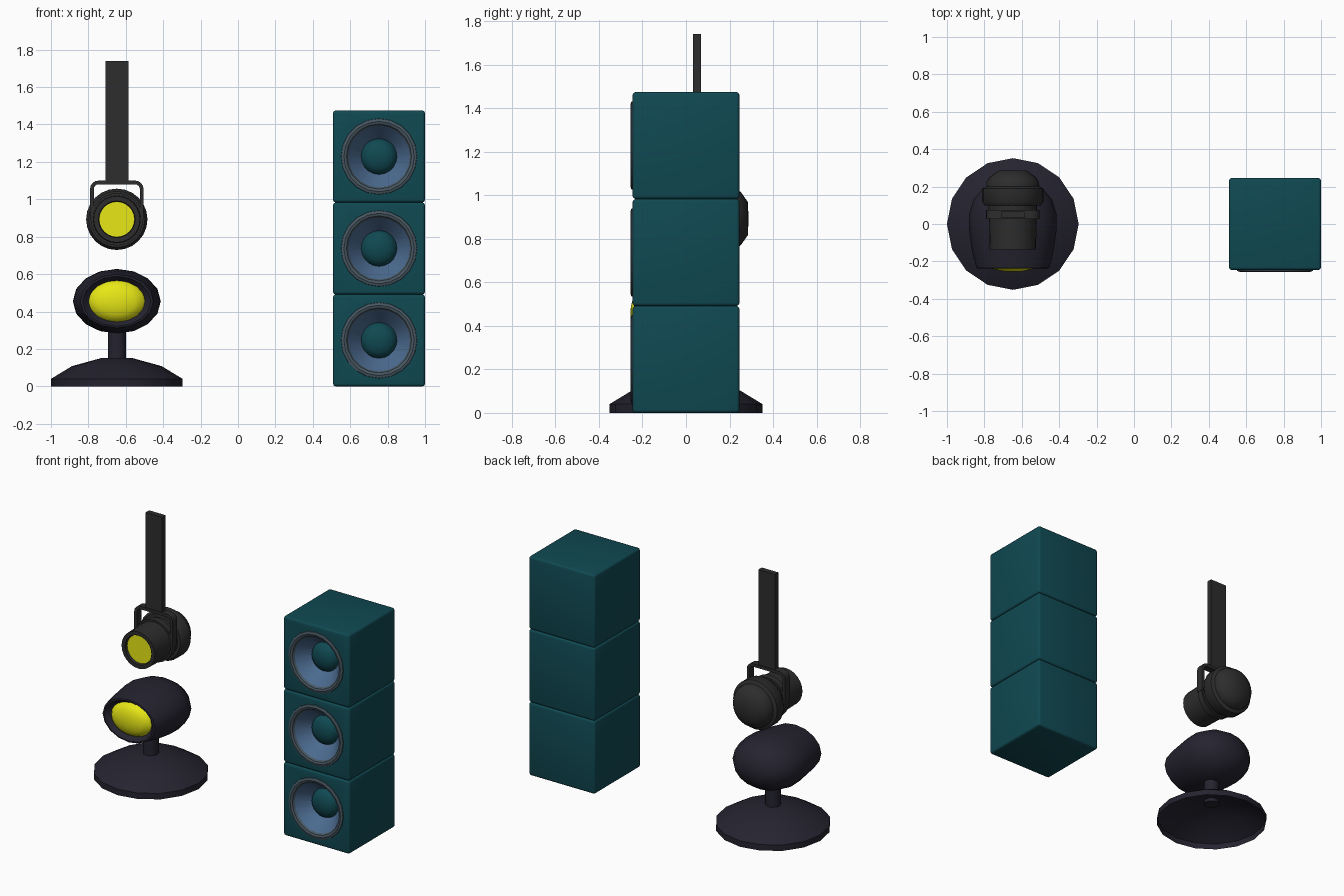
import bpy, bmesh, math
from mathutils import Vector, Matrix

if "Cube" in bpy.data.objects:
    bpy.data.objects.remove(bpy.data.objects["Cube"])


def material(name, rgb):
    m = bpy.data.materials.new(name)
    m.diffuse_color = (*rgb, 1)
    m.use_nodes = True
    m.node_tree.nodes["Principled BSDF"].inputs["Base Color"].default_value = m.diffuse_color
    return m


TEAL = material("cabinet_teal", (0.005, 0.066, 0.084))
BLUE = material("cone_blue", (0.07, 0.145, 0.275))
GREY = material("ring_grey", (0.065, 0.095, 0.12))
NAVY = material("lamp_navy", (0.018, 0.017, 0.029))
BLACK = material("spot_charcoal", (0.026, 0.026, 0.026))
YELLOW = material("lens_yellow", (0.80, 0.80, 0.008))


def finish(name, bm, mat, loc, angle=35):
    bmesh.ops.recalc_face_normals(bm, faces=bm.faces)
    me = bpy.data.meshes.new(name)
    bm.to_mesh(me)
    bm.free()
    me.materials.append(mat)
    ob = bpy.data.objects.new(name, me)
    ob.location = loc
    bpy.context.collection.objects.link(ob)
    bpy.ops.object.select_all(action='DESELECT')
    ob.select_set(True)
    bpy.context.view_layer.objects.active = ob
    if angle:
        bpy.ops.object.shade_smooth_by_angle(angle=math.radians(angle))
    return ob


def lathe(name, profile, mat, loc, n=24, axis='Y', squash=1.0, angle=35):
    """Spin (radius, position) points round the Y or Z axis."""
    bm = bmesh.new()
    rings = []
    for r, t in profile:
        count = n if r > 0 else 1
        ring = []
        for i in range(count):
            a = 2 * math.pi * i / n
            u, v = r * math.cos(a), r * math.sin(a) * squash
            ring.append(bm.verts.new((u, t, v) if axis == 'Y' else (u, v, t)))
        rings.append(ring)
    for a, b in zip(rings, rings[1:]):
        for i in range(n):
            j = (i + 1) % n
            vs = [a[i % len(a)], a[j % len(a)], b[j % len(b)], b[i % len(b)]]
            bm.faces.new(list(dict.fromkeys(vs)))
    return finish(name, bm, mat, loc, angle)


def box(name, size, mat, loc, bevel=0.0):
    bm = bmesh.new()
    bmesh.ops.create_cube(bm, size=1, matrix=Matrix.Diagonal((*size, 1)))
    if bevel:
        bmesh.ops.bevel(bm, geom=bm.edges[:], offset=bevel, segments=3,
                        profile=0.5, affect='EDGES')
    return finish(name, bm, mat, loc)


# Stack of three speakers
SIDE = 0.4915
for k in range(3):
    c = Vector((0.754, 0, SIDE * (k + 0.5)))
    cabinet = box(f"speaker_cabinet_{k}", (SIDE, SIDE, SIDE), TEAL, c, 0.015)
    # round pocket for the cone
    cutter = lathe("pocket_cutter", [(0, -0.3), (0.19, -0.3), (0.19, -0.09), (0, -0.09)],
                   TEAL, c, 28, angle=0)
    cutter.hide_render = True
    cut = cabinet.modifiers.new("pocket", 'BOOLEAN')
    cut.operation, cut.solver, cut.object = 'DIFFERENCE', 'EXACT', cutter
    bpy.ops.object.select_all(action='DESELECT')
    bpy.context.view_layer.objects.active = cabinet
    cabinet.select_set(True)
    bpy.ops.object.modifier_apply(modifier=cut.name)
    bpy.data.objects.remove(cutter)
    # rubber ring, cone and dust cap
    lathe(f"speaker_ring_{k}", [(0.204, -0.243), (0.202, -0.251), (0.188, -0.256),
                                (0.174, -0.251), (0.166, -0.238)], GREY, c, 20)
    lathe(f"speaker_cone_{k}", [(0.167, -0.238), (0.157, -0.226), (0.09, -0.14)], BLUE, c, 20)
    lathe(f"speaker_cap_{k}", [(0.097, -0.145), (0.088, -0.168), (0.066, -0.186),
                               (0.035, -0.196), (0, -0.2)], TEAL, c, 20)

# Standing lamp: open base shell, stem, egg-shaped head, lens
LX = -0.648
lathe("lamp_base", [(0.352, 0), (0.352, 0.04), (0.24, 0.108), (0.08, 0.152), (0, 0.154)],
      NAVY, (LX, 0, 0), 16, 'Z', angle=30)
lathe("lamp_stem", [(0, 0.13), (0.048, 0.13), (0.048, 0.36), (0, 0.36)],
      NAVY, (LX, 0, 0), 12, 'Z')
lathe("lamp_head", [(0, 0.238), (0.09, 0.226), (0.16, 0.19), (0.21, 0.13), (0.235, 0.05),
                    (0.233, -0.04), (0.217, -0.15), (0.195, -0.235), (0.182, -0.238),
                    (0.15, -0.205)], NAVY, (LX, 0, 0.455), 16, squash=0.735)
lathe("lamp_lens", [(0.152, -0.203), (0.135, -0.226), (0.1, -0.243), (0.05, -0.253), (0, -0.256)],
      YELLOW, (LX, 0, 0.455), 24, squash=0.735)

# Hanging spotlight: body, lens, yoke, strap
SZ = 0.893
lathe("spot_body", [(0, -0.11), (0.095, -0.11), (0.098, -0.135), (0.124, -0.135), (0.128, 0.03),
                    (0.14, 0.03), (0.14, 0.07), (0.13, 0.07), (0.13, 0.098), (0.15, 0.1),
                    (0.164, 0.12), (0.164, 0.19), (0.142, 0.2), (0.14, 0.225), (0.122, 0.252),
                    (0.075, 0.285), (0, 0.287)], BLACK, (LX, 0, SZ), 24)
lathe("spot_lens", [(0.094, -0.112), (0.094, -0.118), (0, -0.118)], YELLOW, (LX, 0, SZ), 24)

# yoke: flat bar swept along a rounded arch
half, top, rad, thick = 0.143, 0.207, 0.045, 0.02


def arch(inset):
    h, t, r = half - inset, top - inset, rad - inset
    right = [(h, 0)] + [(h - r + r * math.cos(a), t - r + r * math.sin(a))
                        for a in [math.pi / 8 * i for i in range(5)]]
    return right + [(-x, z) for x, z in reversed(right)]


bm = bmesh.new()
sections = [[bm.verts.new(p) for p in ((xo, 0.027, zo), (xo, 0.075, zo),
                                       (xi, 0.075, zi), (xi, 0.027, zi))]
            for (xo, zo), (xi, zi) in zip(arch(0), arch(thick))]
for a, b in zip(sections, sections[1:]):
    for i in range(4):
        j = (i + 1) % 4
        bm.faces.new((a[i], a[j], b[j], b[i]))
bm.faces.new(sections[0])
bm.faces.new(sections[-1])
finish("spot_yoke", bm, BLACK, (LX, 0, SZ))
box("spot_strap", (0.123, 0.036, 0.65), BLACK, (LX, 0.05, 1.415))
